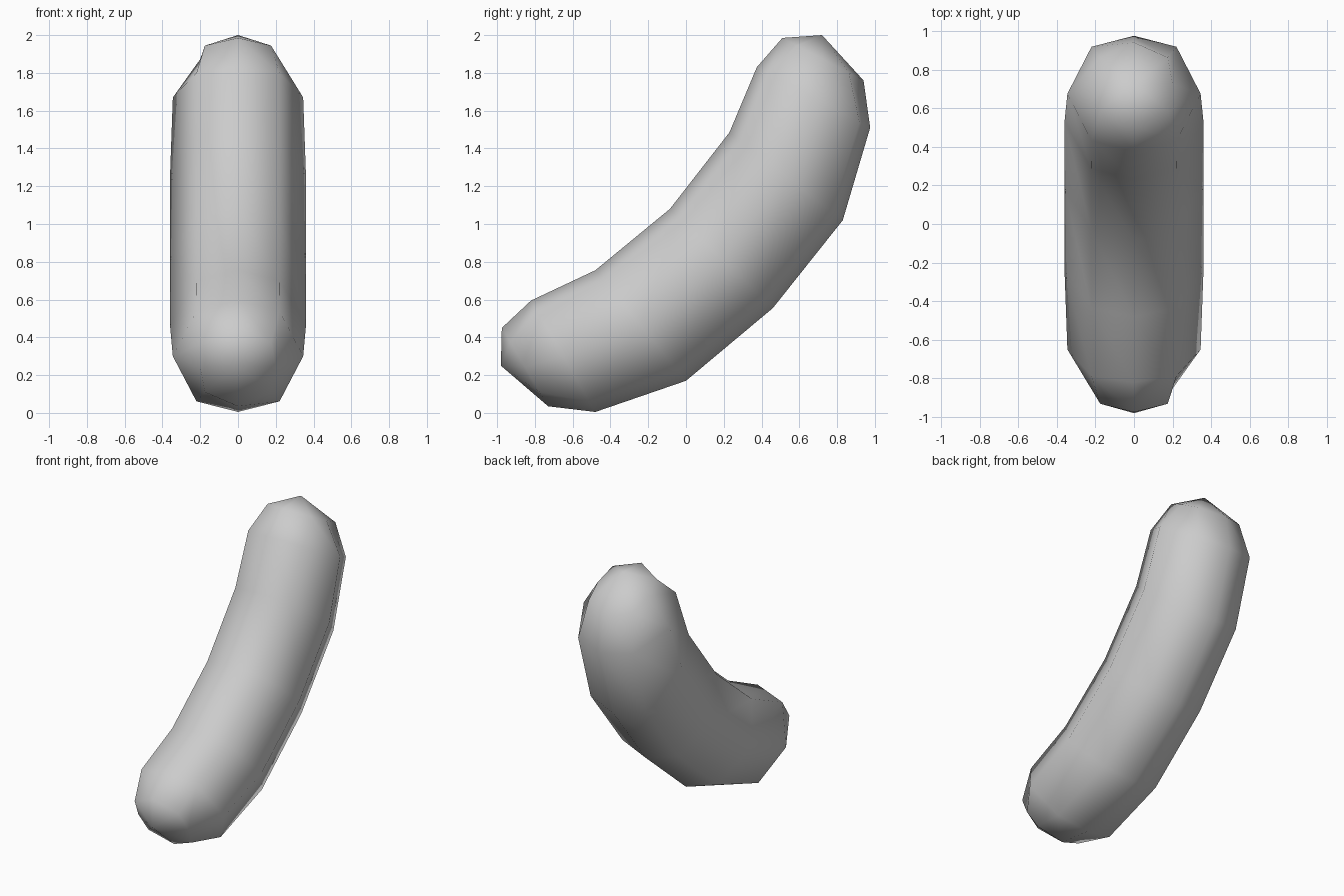
import bpy
import bmesh
from mathutils import Vector

cube = bpy.data.objects.get("Cube")
if cube:
    bpy.data.objects.remove(cube, do_unlink=True)

# One plain grey skin
grey = bpy.data.materials.new("grey_skin")
grey.use_nodes = True
colour = (0.6, 0.6, 0.6, 1)
grey.diffuse_color = colour
grey.node_tree.nodes["Principled BSDF"].inputs["Base Color"].default_value = colour

# Each ring: inner (y, z), outer (y, z), corner half width, corner reach, side half width
BODY = (0.222, 0.81, 0.36)
SHOULDER = (0.22, 0.81, 0.345)
TIP = (0.175, 0.64, 0.2)
RINGS = [
    ((-0.975, 0.45), (-0.73, 0.035), TIP),
    ((-0.82, 0.595), (-0.48, 0.005), SHOULDER),
    ((-0.48, 0.755), (0.0, 0.17), BODY),
    ((-0.085, 1.08), (0.46, 0.555), BODY),
    ((0.23, 1.485), (0.83, 1.02), BODY),
    ((0.375, 1.83), (0.975, 1.51), SHOULDER),
    ((0.51, 1.985), (0.94, 1.76), TIP),
]
POLES = ((-0.98, 0.25), (0.72, 2.0))

bm = bmesh.new()


def ring_verts(inner, outer, section):
    """Eight-sided section spanning the inner and outer edge of the bend."""
    a, b = Vector((0, *inner)), Vector((0, *outer))
    centre, reach = (a + b) / 2, (b - a) / 2
    corner, depth, side = section
    outline = [(0, 1), (corner, depth), (side, 0), (corner, -depth),
               (0, -1), (-corner, -depth), (-side, 0), (-corner, depth)]
    return [bm.verts.new(centre + reach * u + Vector((x, 0, 0))) for x, u in outline]


# Curved body
loops = [ring_verts(*ring) for ring in RINGS]
for low, high in zip(loops, loops[1:]):
    for i in range(8):
        j = (i + 1) % 8
        bm.faces.new((low[i], low[j], high[j], high[i]))

# Rounded end caps
for pole, loop in zip(POLES, (loops[0], loops[-1])):
    tip = bm.verts.new((0, *pole))
    for i in range(8):
        bm.faces.new((loop[i], loop[(i + 1) % 8], tip))

bmesh.ops.recalc_face_normals(bm, faces=bm.faces)
for face in bm.faces:
    face.smooth = True

mesh = bpy.data.meshes.new("curved_sausage")
bm.to_mesh(mesh)
bm.free()
mesh.materials.append(grey)
sausage = bpy.data.objects.new("curved_sausage", mesh)
bpy.context.collection.objects.link(sausage)
